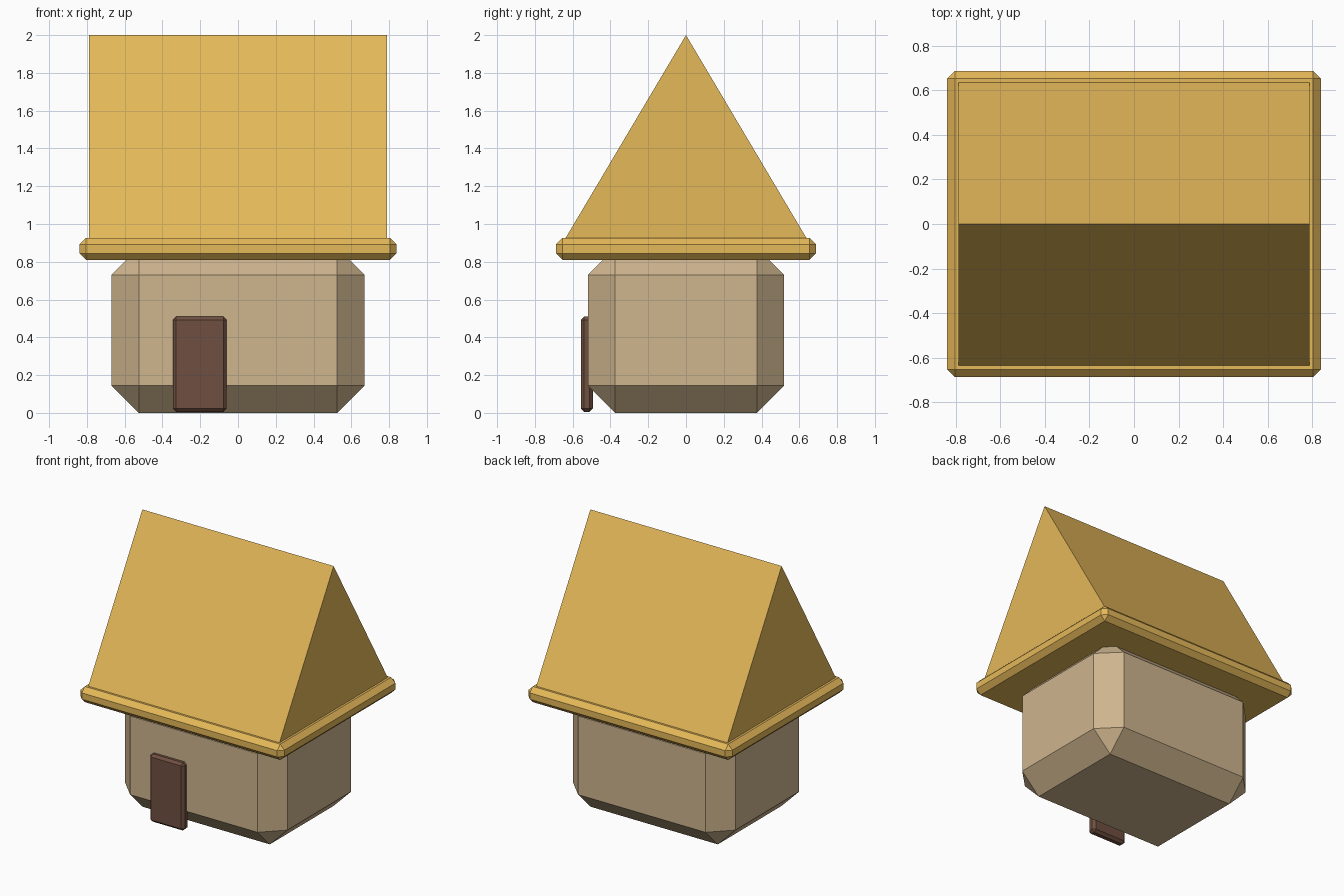
import bpy
import bmesh

cube = bpy.data.objects.get("Cube")
if cube:
    bpy.data.objects.remove(cube, do_unlink=True)


def make_material(name, rgb):
    mat = bpy.data.materials.new(name)
    mat.use_nodes = True
    color = (*rgb, 1.0)
    mat.diffuse_color = color
    mat.node_tree.nodes["Principled BSDF"].inputs["Base Color"].default_value = color
    return mat


def add_object(name, bm, mat):
    bmesh.ops.recalc_face_normals(bm, faces=bm.faces)
    mesh = bpy.data.meshes.new(name)
    bm.to_mesh(mesh)
    bm.free()
    mesh.materials.append(mat)
    obj = bpy.data.objects.new(name, mesh)
    bpy.context.collection.objects.link(obj)
    return obj


def chamfered_box(name, low, high, chamfer, mat):
    bm = bmesh.new()
    bmesh.ops.create_cube(bm, size=1)
    for v in bm.verts:
        v.co = [(a + b) / 2 + c * (b - a) for a, b, c in zip(low, high, v.co)]
    bmesh.ops.bevel(bm, geom=bm.edges[:], offset=chamfer, segments=1,
                    affect='EDGES', profile=0.5)
    return add_object(name, bm, mat)


def gable_prism(name, half_x, half_y, base, ridge, mat):
    bm = bmesh.new()
    profile = [(-half_y, base), (half_y, base), (0, ridge)]
    end = bm.faces.new([bm.verts.new((-half_x, y, z)) for y, z in profile])
    extruded = bmesh.ops.extrude_face_region(bm, geom=[end], use_keep_orig=True)
    moved = [g for g in extruded["geom"] if isinstance(g, bmesh.types.BMVert)]
    bmesh.ops.translate(bm, verts=moved, vec=(2 * half_x, 0, 0))
    return add_object(name, bm, mat)


straw = make_material("golden straw", (0.78, 0.48, 0.10))
plaster = make_material("tan plaster", (0.62, 0.46, 0.27))
wood = make_material("dark brown wood", (0.16, 0.08, 0.052))

# Walls with wide chamfers, and the door on the front
chamfered_box("walls", (-0.67, -0.52, 0), (0.67, 0.52, 0.875), 0.145, plaster)
chamfered_box("door", (-0.345, -0.557, 0.005), (-0.06, -0.493, 0.51), 0.018, wood)

# Eaves slab and steep gable roof
chamfered_box("eaves", (-0.84, -0.688, 0.81), (0.84, 0.688, 0.927), 0.035, straw)
gable_prism("gable_roof", 0.788, 0.638, 0.925, 2.0, straw)
